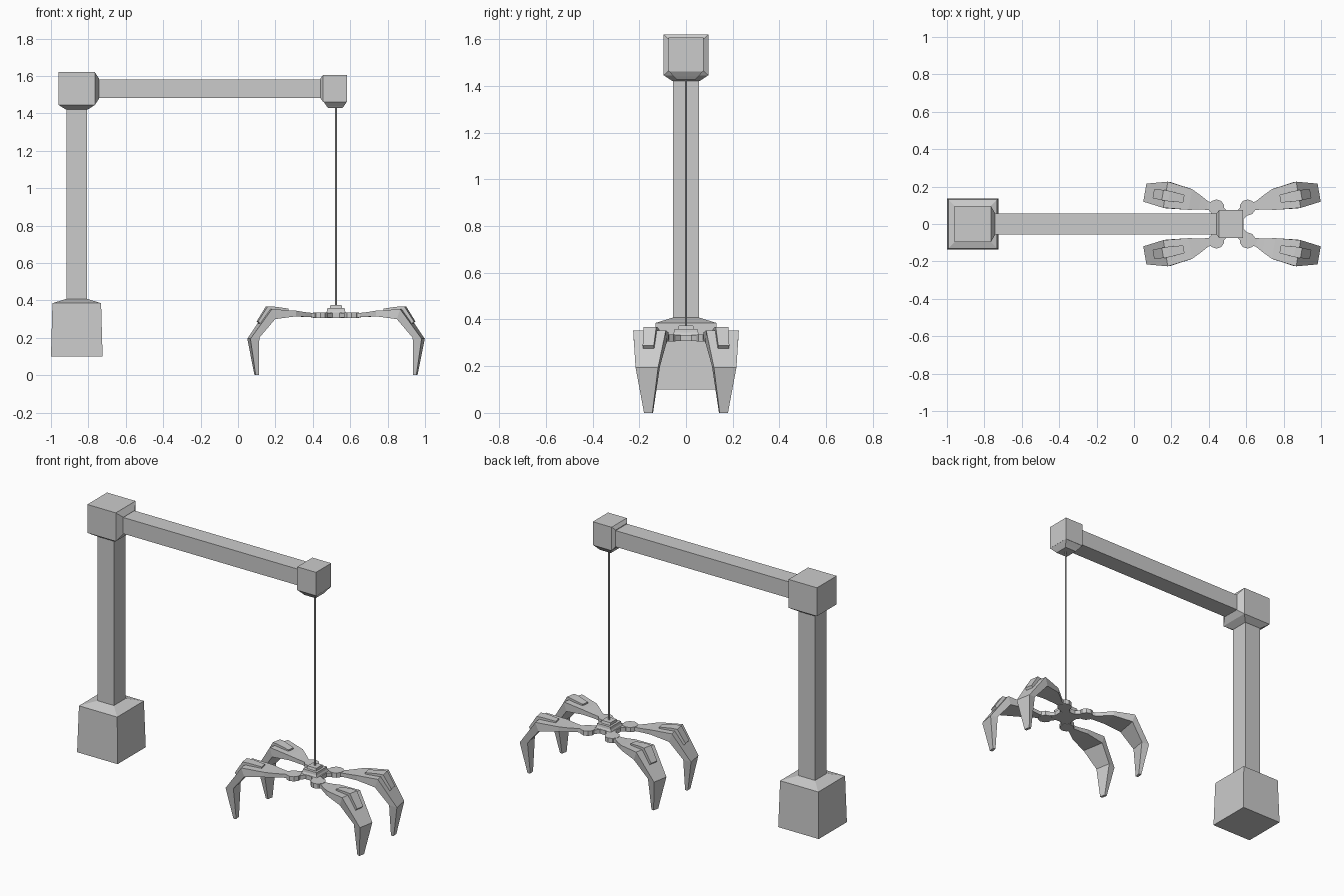
import bpy, bmesh, math
from mathutils import Matrix, Vector

if "Cube" in bpy.data.objects:
    bpy.data.objects.remove(bpy.data.objects["Cube"])

HUB = Vector((0.524, 0, 0))


def loft(name, rings, loc=(0, 0, 0), mirror=False):
    """Skin a list of equal-length point rings, with capped ends."""
    bm = bmesh.new()
    rows = [[bm.verts.new(p) for p in r] for r in rings]
    n = len(rows[0])
    for a, b in zip(rows, rows[1:]):
        for i in range(n):
            j = (i + 1) % n
            bm.faces.new((a[i], a[j], b[j], b[i]))
    bm.faces.new(rows[0])
    bm.faces.new(rows[-1])
    bmesh.ops.recalc_face_normals(bm, faces=bm.faces)
    me = bpy.data.meshes.new(name)
    bm.to_mesh(me)
    bm.free()
    ob = bpy.data.objects.new(name, me)
    ob.location = loc
    bpy.context.collection.objects.link(ob)
    if mirror:
        m = ob.modifiers.new("mirror", 'MIRROR')
        m.use_axis = (True, True, False)
        m.use_mirror_merge = False
    return ob


def tower(name, cx, levels):
    """Stacked rectangles: (z, half x, half y)."""
    return loft(name, [[(cx - a, -b, z), (cx + a, -b, z), (cx + a, b, z), (cx - a, b, z)]
                       for z, a, b in levels])


def rail(name, cz, levels):
    """Rectangles along x: (x, half y, half z)."""
    return loft(name, [[(x, -a, cz - b), (x, a, cz - b), (x, a, cz + b), (x, -a, cz + b)]
                       for x, a, b in levels])


def disc(name, x, y, r, z0, z1, n, mirror=False):
    ang = [2 * math.pi * (i + 0.5) / n for i in range(n)]
    return loft(name, [[(x + r * math.cos(t), y + r * math.sin(t), z) for t in ang]
                       for z in (z0, z1)], HUB, mirror)


# Base, post and corner block
PX = -0.862
tower("base", PX, [(0.10, 0.138, 0.137), (0.385, 0.13, 0.13), (0.408, 0.056, 0.056)])
tower("post", PX, [(0.40, 0.056, 0.056), (1.43, 0.056, 0.056)])
tower("corner_block", PX, [(1.42, 0.058, 0.058), (1.445, 0.097, 0.096), (1.62, 0.097, 0.096)])
rail("corner_collar", 1.532, [(-0.77, 0.096, 0.087), (-0.765, 0.096, 0.087), (-0.743, 0.058, 0.054)])

# Beam and pulley block at its end
rail("beam", 1.532, [(-0.76, 0.055, 0.05), (0.45, 0.055, 0.05)])
rail("pulley_block", 1.534, [(0.44, 0.056, 0.052), (0.455, 0.074, 0.072), (0.583, 0.074, 0.072)])
tower("pulley_neck", 0.52, [(1.428, 0.038, 0.042), (1.44, 0.047, 0.052), (1.463, 0.063, 0.074)])

# Cable
disc("cable", 0, 0, 0.005, 0.36, 1.44, 8)

# Stepped hub cap
tower("hub_cap", HUB.x, [(0.33, 0.055, 0.06), (0.345, 0.048, 0.052), (0.36, 0.046, 0.05),
                         (0.36, 0.032, 0.034), (0.375, 0.03, 0.03)])

# Cross-shaped hub plate with round knuckles
KX, KY = 0.083, 0.088
disc("hub_plate", 0, 0, 0.066, 0.307, 0.334, 8)
d = Vector((KX, KY, 0))
s = Vector((-KY, KX, 0)).normalized() * 0.028
loft("hub_arm", [[s + Vector((0, 0, z)), -s + Vector((0, 0, z)),
                  d - s + Vector((0, 0, z)), d + s + Vector((0, 0, z))]
                 for z in (0.308, 0.333)], HUB, True)
disc("knuckle", KX, KY, 0.043, 0.306, 0.335, 10, True)

# Four legs: (outer s, outer z, inner s, inner z, half width, sideways shift)
LEG = [(0.02, 0.333, 0.02, 0.309, 0.022, 0.0),
       (0.05, 0.333, 0.05, 0.310, 0.023, 0.002),
       (0.09, 0.337, 0.09, 0.312, 0.037, 0.01),
       (0.145, 0.345, 0.145, 0.315, 0.056, 0.018),
       (0.28, 0.353, 0.262, 0.300, 0.071, 0.02),
       (0.391, 0.195, 0.343, 0.200, 0.049, 0.012),
       (0.357, 0.0, 0.340, 0.0, 0.018, 0.012)]
# Raised armour strip over each knee
STRIP = [(0.18, 0.356, 0.18, 0.335, 0.021, 0.016),
         (0.26, 0.367, 0.255, 0.335, 0.028, 0.016),
         (0.295, 0.367, 0.27, 0.33, 0.028, 0.016),
         (0.345, 0.288, 0.325, 0.265, 0.024, 0.014)]
PLACE = Matrix.Translation((KX, KY, 0)) @ Matrix.Rotation(math.radians(10), 4, 'Z')
for name, rows in (("claw_leg", LEG), ("knee_strip", STRIP)):
    rings = [[PLACE @ Vector(p) for p in ((so, c - w, zo), (so, c + w, zo),
                                          (si, c + w, zi), (si, c - w, zi))]
             for so, zo, si, zi, w, c in rows]
    loft(name, rings, HUB, True)
